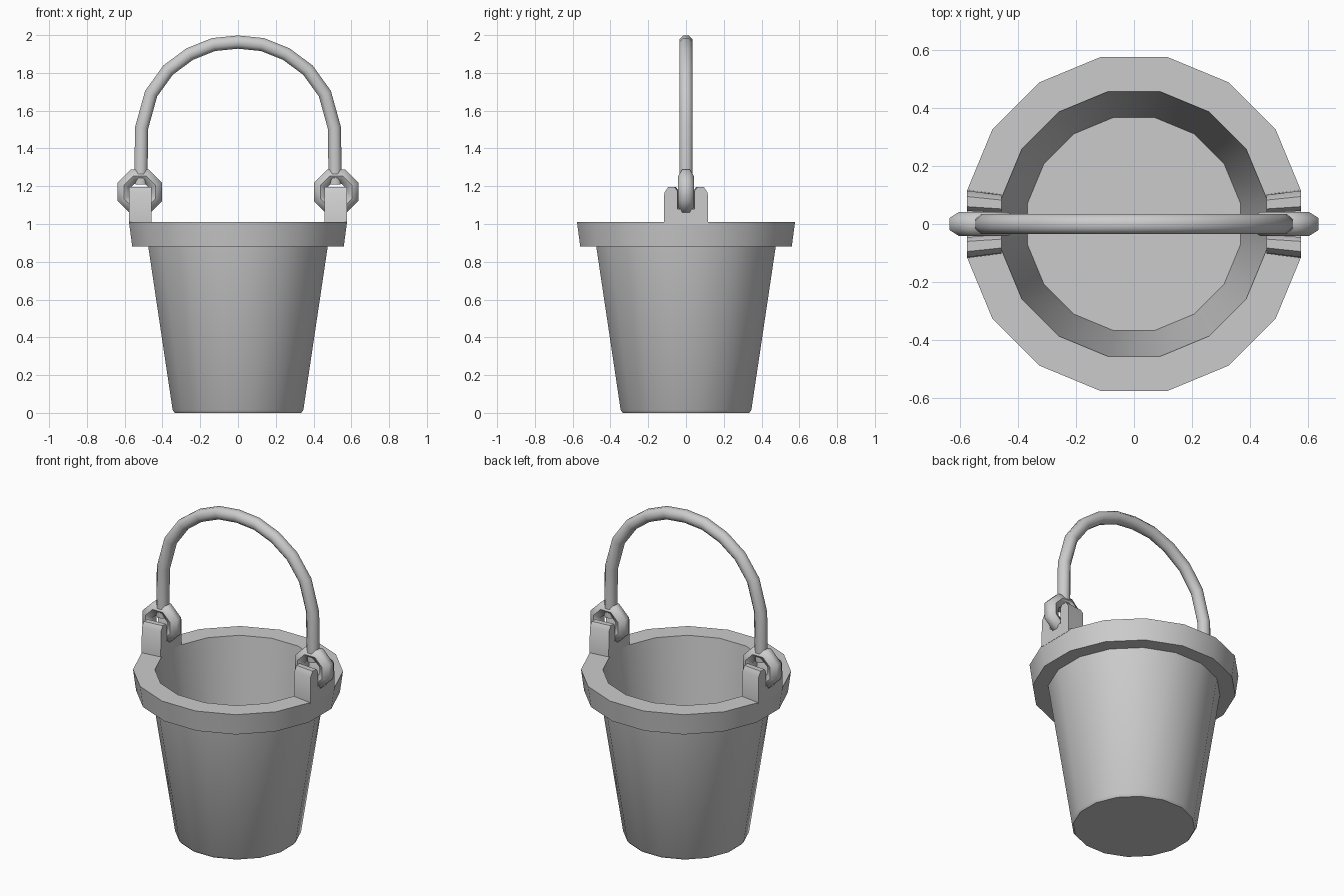
import bpy, math
from mathutils import Vector

if "Cube" in bpy.data.objects:
    bpy.data.objects.remove(bpy.data.objects["Cube"])

grey = bpy.data.materials.new("plain_grey")
grey.diffuse_color = (0.6, 0.6, 0.6, 1)
grey.use_nodes = True
grey.node_tree.nodes["Principled BSDF"].inputs["Base Color"].default_value = grey.diffuse_color


def make(name, verts, faces, angle):
    me = bpy.data.meshes.new(name)
    me.from_pydata(verts, [], faces)
    me.materials.append(grey)
    ob = bpy.data.objects.new(name, me)
    bpy.context.collection.objects.link(ob)
    bpy.ops.object.select_all(action='DESELECT')
    ob.select_set(True)
    bpy.context.view_layer.objects.active = ob
    bpy.ops.object.mode_set(mode='EDIT')
    bpy.ops.mesh.select_all(action='SELECT')
    bpy.ops.mesh.normals_make_consistent(inside=False)
    bpy.ops.object.mode_set(mode='OBJECT')
    bpy.ops.object.shade_smooth_by_angle(angle=math.radians(angle))
    return ob


def bridge(rows, n, closed):
    # quads between consecutive rings of n vertices
    faces = []
    for i in range(rows if closed else rows - 1):
        j = (i + 1) % rows
        for k in range(n):
            l = (k + 1) % n
            faces.append((i * n + k, i * n + l, j * n + l, j * n + k))
    return faces


def lathe(name, profile, n=16):
    # profile gives distance to the flat sides and height
    verts = []
    for a, z in profile:
        r = a / math.cos(math.pi / n)
        for k in range(n):
            t = 2 * math.pi * (k + 0.5) / n
            verts.append((r * math.cos(t), r * math.sin(t), z))
    last = (len(profile) - 1) * n
    faces = bridge(len(profile), n, False)
    faces += [tuple(range(n)), tuple(range(last, last + n))]
    return make(name, verts, faces, 35)


def sweep(name, path, radius, sides, closed=False):
    # round tube along a path in the xz plane
    pts = [Vector((x, 0, z)) for x, z in path]
    m = len(pts)
    verts = []
    for i, p in enumerate(pts):
        a = pts[i - 1] if (closed or i > 0) else p
        b = pts[(i + 1) % m] if (closed or i < m - 1) else p
        t = (b - a).normalized()
        side = Vector((-t.z, 0, t.x))
        for k in range(sides):
            w = 2 * math.pi * (k + 0.5) / sides
            r = radius / math.cos(math.pi / sides)
            verts.append(p + side * (r * math.cos(w)) + Vector((0, r * math.sin(w), 0)))
    faces = bridge(m, sides, closed)
    if not closed:
        faces += [tuple(range(sides)), tuple(range((m - 1) * sides, m * sides))]
    return make(name, verts, faces, 60)


# Bucket: tapered outside, flared rim, inner wall and floor
lathe("bucket", [(0.335, 0), (0.346, 0.015), (0.475, 0.88), (0.56, 0.88),
                 (0.577, 1.01), (0.457, 1.01), (0.367, 0.22)])

# Forked lugs on the rim, and the rings that hang in them
half = [(0.118, 1.0), (0.115, 1.165), (0.095, 1.195), (0.06, 1.195),
        (0.045, 1.175), (0.045, 1.08)]
outline = half + [(-y, z) for y, z in reversed(half)]
n = len(outline)
for s, label in ((-1, "left"), (1, "right")):
    verts = [(s * 0.577, y, z) for y, z in outline]
    verts += [(s * 0.457, y * 0.87, z) for y, z in outline]
    faces = bridge(2, n, False) + [tuple(range(n)), tuple(range(n, 2 * n))]
    make("lug_" + label, verts, faces, 35)

    ring = []
    for k in range(8):
        t = 2 * math.pi * (k + 0.5) / 8
        ring.append((s * 0.52 + 0.091 * math.cos(t), 1.17 + 0.091 * math.sin(t)))
    sweep("ring_" + label, ring, 0.036, 6, True)

# Arched handle
arc = [(0.515, 1.21), (0.51, 1.51), (0.46, 1.69), (0.37, 1.815),
       (0.255, 1.9), (0.13, 1.95)]
sweep("handle", arc + [(0, 1.963)] + [(-x, z) for x, z in reversed(arc)], 0.035, 8)
